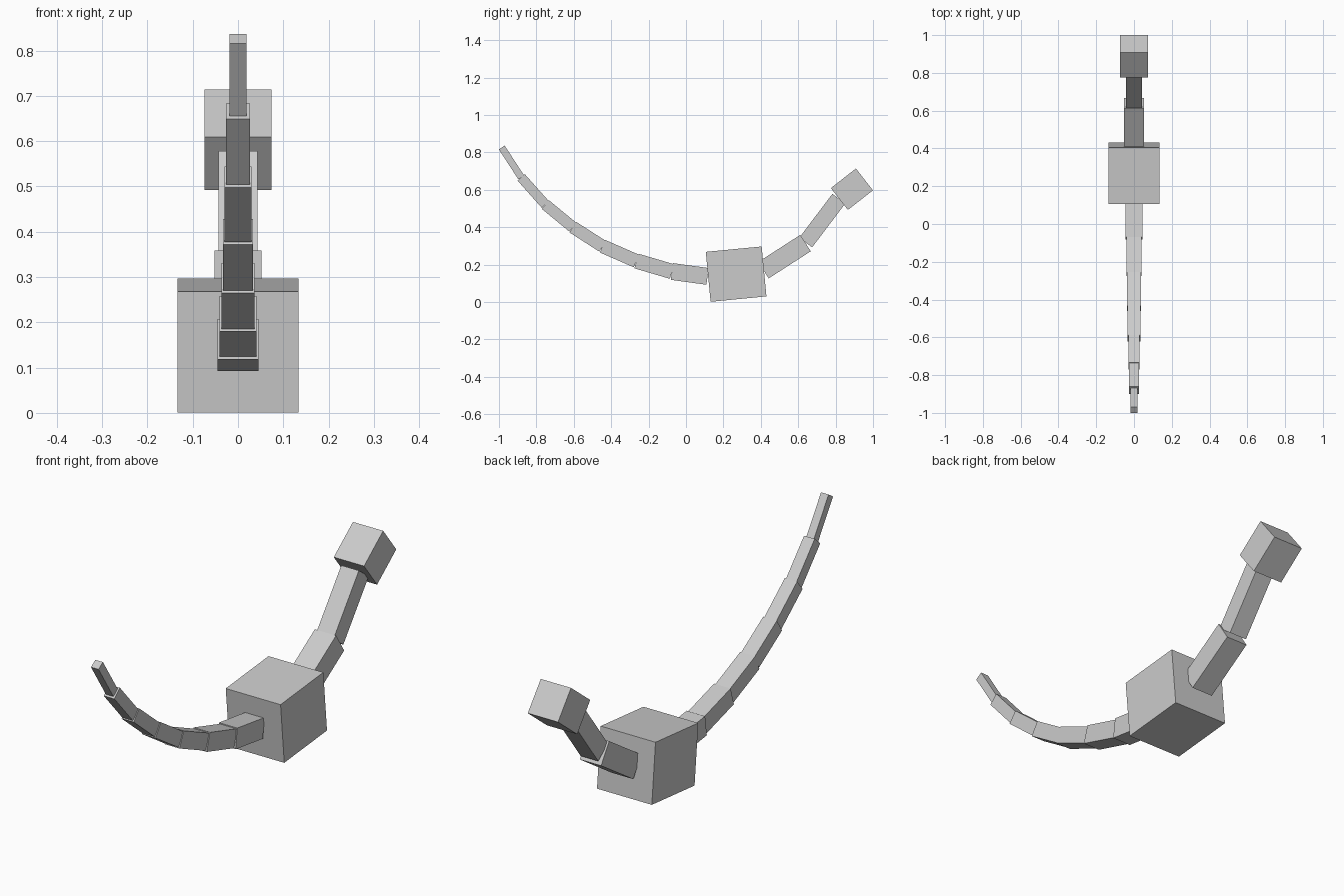
import bpy
import math

if "Cube" in bpy.data.objects:
    bpy.data.objects.remove(bpy.data.objects["Cube"])

# one plain grey for the whole creature
grey = bpy.data.materials.new("plain grey")
grey.diffuse_color = (0.6, 0.6, 0.6, 1)
grey.use_nodes = True
grey.node_tree.nodes["Principled BSDF"].inputs["Base Color"].default_value = grey.diffuse_color


def block(name, start, end, width, height):
    """Box running between two (y, z) points in the middle plane."""
    dy, dz = end[0] - start[0], end[1] - start[1]
    bpy.ops.mesh.primitive_cube_add(
        size=1,
        location=(0, (start[0] + end[0]) / 2, (start[1] + end[1]) / 2),
        rotation=(math.atan2(dz, dy), 0, 0))
    ob = bpy.context.object
    ob.name = name
    ob.scale = (width, math.hypot(dy, dz), height)
    bpy.ops.object.transform_apply(location=False, rotation=False, scale=True)
    ob.data.materials.append(grey)


def tilted(centre, length, degrees):
    """End points of a segment about a centre."""
    a = math.radians(degrees)
    y, z = math.cos(a) * length / 2, math.sin(a) * length / 2
    return (centre[0] - y, centre[1] - z), (centre[0] + y, centre[1] + z)


# body and head
block("body", *tilted((0.268, 0.149), 0.30, 5.5), 0.268, 0.268)
block("head", *tilted((0.887, 0.603), 0.17, 38), 0.148, 0.148)

# neck, lower and upper
block("lower_neck", (0.414, 0.170), (0.639, 0.315), 0.104, 0.104)
block("upper_neck", (0.640, 0.318), (0.817, 0.552), 0.086, 0.086)

# tail: a curved chain of shrinking blocks
joints = [(0.115, 0.137), (-0.075, 0.163), (-0.265, 0.219), (-0.446, 0.298),
          (-0.605, 0.400), (-0.752, 0.521), (-0.881, 0.666), (-0.985, 0.826)]
sizes = [0.090, 0.081, 0.073, 0.067, 0.060, 0.052, 0.037]
for i, size in enumerate(sizes):
    block(f"tail_segment_{i + 1}", joints[i + 1], joints[i], size, size)
